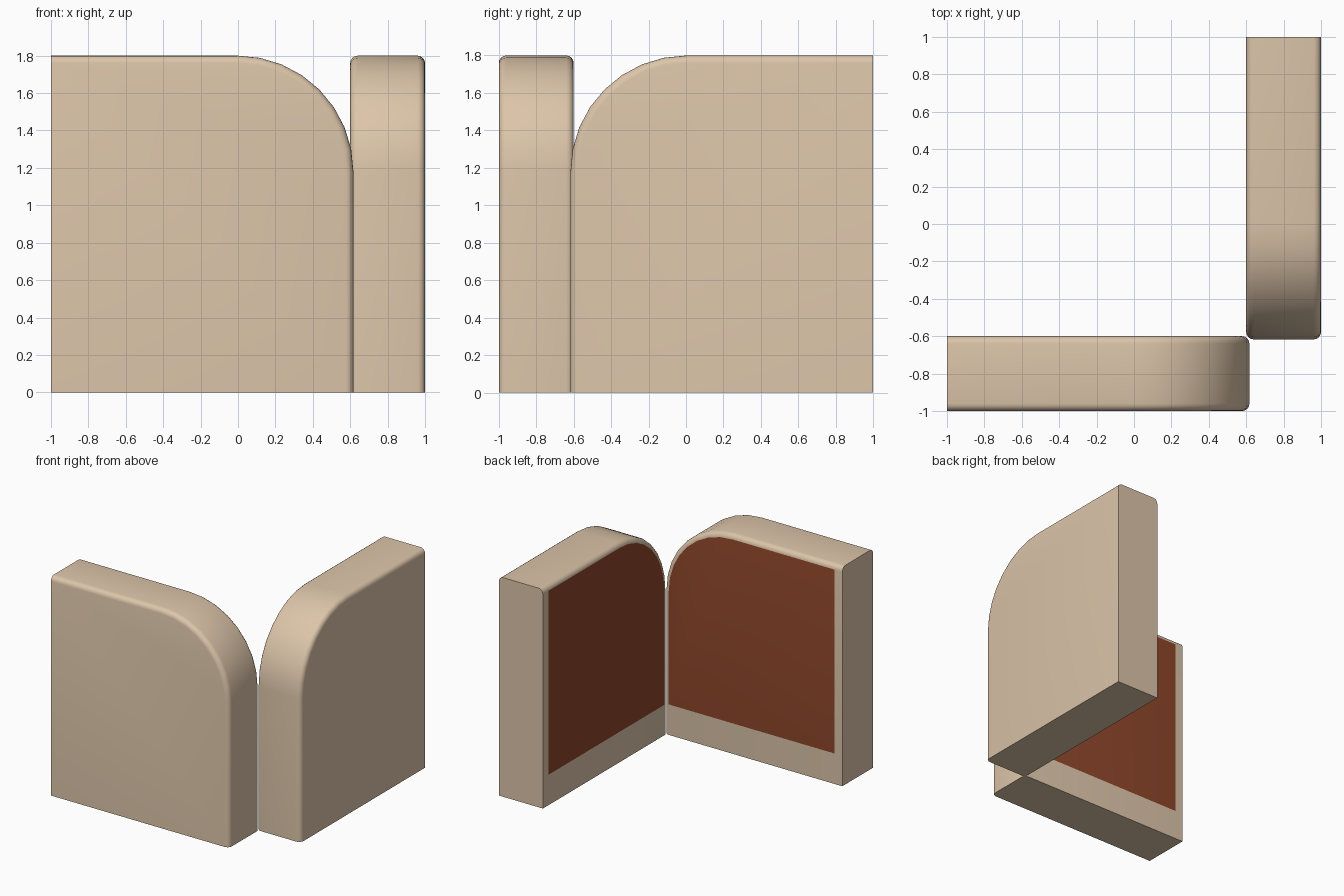
import bpy, bmesh, math
from mathutils import Vector

if "Cube" in bpy.data.objects:
    bpy.data.objects.remove(bpy.data.objects["Cube"])

def material(name, rgb):
    m = bpy.data.materials.new(name)
    m.diffuse_color = (*rgb, 1)
    m.use_nodes = True
    m.node_tree.nodes["Principled BSDF"].inputs["Base Color"].default_value = m.diffuse_color
    return m

tan = material("tan", (0.72, 0.56, 0.40))
brown = material("dark brown", (0.27, 0.062, 0.024))

R, H, EDGE, BEVEL = 0.62, 1.8, 0.617, 0.04

def outline(o):
    """Panel silhouette with its top and rounded side pulled in by o."""
    pts = [(-1, 0), (-1, H - o)]
    for i in range(9):
        a = math.radians(90 - 90 * i / 8)
        pts.append((EDGE - R + (R - o) * math.cos(a), H - R + (R - o) * math.sin(a)))
    return pts + [(EDGE - o, 0)]

def panel(name, place):
    bm = bmesh.new()
    # rounded rim: rings from the outer face to the inner face
    steps = [math.radians(90 * i / 4) for i in range(5)]
    rings = [(-1 + BEVEL * (1 - math.sin(a)), BEVEL * (1 - math.cos(a))) for a in reversed(steps)]
    rings = [(-1 + BEVEL * (1 - math.sin(a)), BEVEL * (1 - math.sin(math.pi / 2 - a))) for a in reversed(steps)]
    rings += [(-1.6 - y, o) for y, o in reversed(rings)]
    loops = [[bm.verts.new((x, y, z)) for x, z in outline(o)] for y, o in rings]
    n = len(loops[0])
    for a, b in zip(loops, loops[1:]):
        for i in range(n - 1):
            bm.faces.new((a[i], a[i + 1], b[i + 1], b[i]))
    # flat bottom and flat end
    bm.faces.new([l[0] for l in loops] + [l[-1] for l in reversed(loops)])
    bm.faces.new(loops[0])
    inner = bm.faces.new(loops[-1])
    # cut the brown inset on the inner face
    for co, no in (((0, 0, 0.25), (0, 0, 1)), ((-0.93, 0, 0), (1, 0, 0))):
        caps = [f for f in bm.faces if all(abs(v.co.y + 0.6) < 1e-5 for v in f.verts)]
        geom = set(caps)
        for f in caps:
            geom.update(f.edges)
            geom.update(f.verts)
        bmesh.ops.bisect_plane(bm, geom=list(geom), plane_co=co, plane_no=no)
    for f in bm.faces:
        c = f.calc_center_median()
        on_inner = all(abs(v.co.y + 0.6) < 1e-5 for v in f.verts)
        low = min(v.co.z for v in f.verts)
        left = min(v.co.x for v in f.verts)
        f.material_index = int(on_inner and low > 0.24 and left > -0.94)
    for v in bm.verts:
        v.co = place(v.co)
    bmesh.ops.recalc_face_normals(bm, faces=bm.faces)
    me = bpy.data.meshes.new(name)
    bm.to_mesh(me)
    bm.free()
    me.materials.append(tan)
    me.materials.append(brown)
    ob = bpy.data.objects.new(name, me)
    bpy.context.collection.objects.link(ob)
    bpy.ops.object.select_all(action='DESELECT')
    ob.select_set(True)
    bpy.context.view_layer.objects.active = ob
    bpy.ops.object.shade_smooth_by_angle(angle=math.radians(35))

# two panels mirrored across the diagonal
panel("front_panel", lambda c: c.copy())
panel("side_panel", lambda c: Vector((-c.y, -c.x, c.z)))
